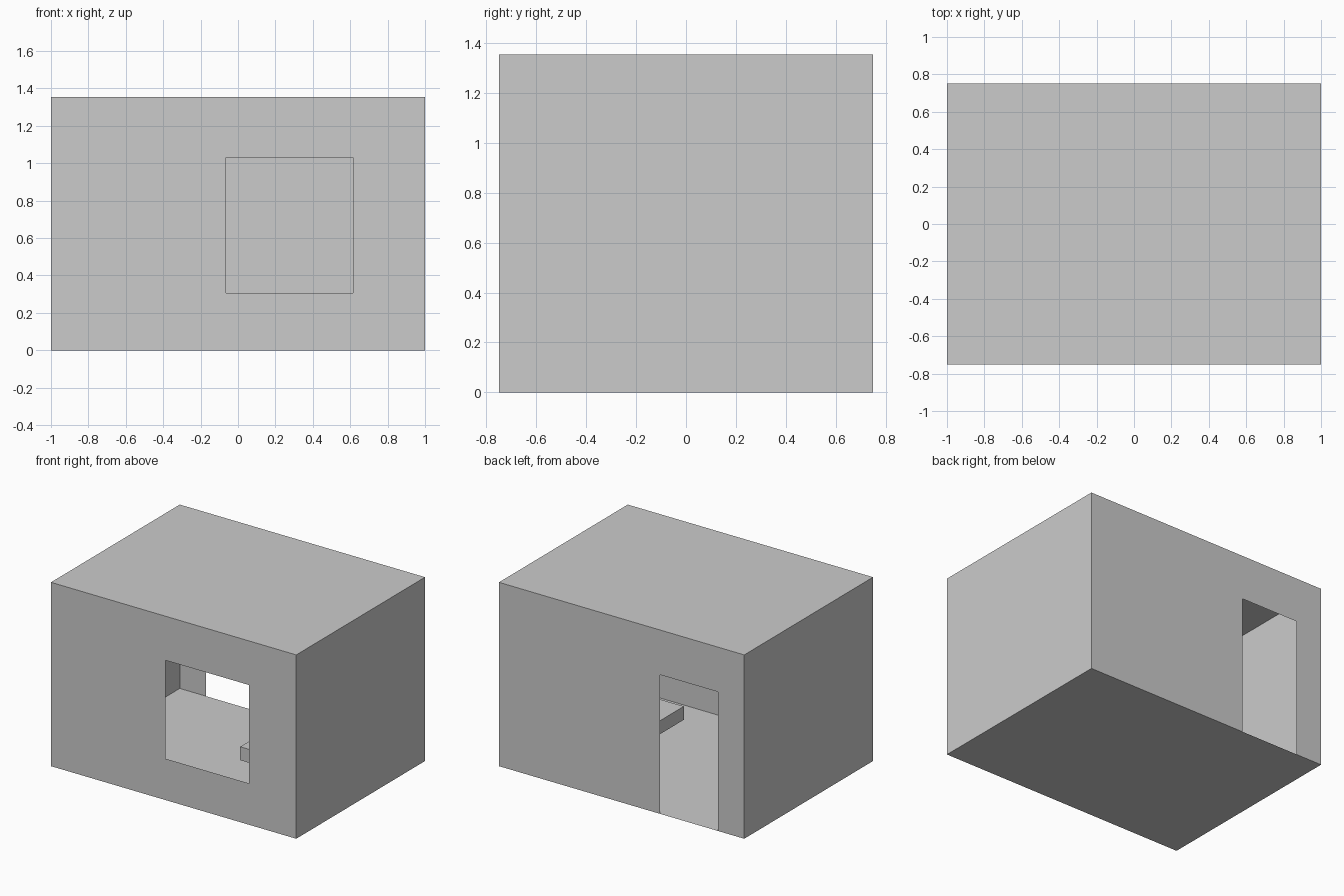
import bpy, bmesh

if "Cube" in bpy.data.objects:
    bpy.data.objects.remove(bpy.data.objects["Cube"])

W, D, H = 1.0, 0.75, 1.355  # half width, half depth, height


def make_object(name, bm):
    mesh = bpy.data.meshes.new(name)
    bm.to_mesh(mesh)
    bm.free()
    obj = bpy.data.objects.new(name, mesh)
    bpy.context.collection.objects.link(obj)
    return obj


def panel(name, us, vs, place, hole=None):
    """Thin sheet on a grid of cuts, leaving out the hole cell."""
    bm = bmesh.new()
    grid = [[bm.verts.new(place(u, v)) for v in vs] for u in us]
    for i in range(len(us) - 1):
        for j in range(len(vs) - 1):
            if (i, j) != hole:
                bm.faces.new((grid[i][j], grid[i + 1][j],
                              grid[i + 1][j + 1], grid[i][j + 1]))
    return make_object(name, bm)


def box(name, lo, hi):
    bm = bmesh.new()
    bmesh.ops.create_cube(bm, size=1)
    for v in bm.verts:
        v.co = [hi[k] if v.co[k] > 0 else lo[k] for k in range(3)]
    return make_object(name, bm)


# Front wall with window opening
panel("front_wall", (-W, -0.065, 0.615, W), (0, 0.305, 1.03, H),
      lambda u, v: (u, -D, v), hole=(1, 1))

# Back wall with doorway down to the floor
panel("back_wall", (-W, 0.314, 0.785, W), (0, 1.025, H),
      lambda u, v: (-u, D, v), hole=(1, 0))

# Side walls
panel("right_wall", (-D, D), (0, H), lambda u, v: (W, u, v))
panel("left_wall", (-D, D), (0, H), lambda u, v: (-W, -u, v))

# Floor and ceiling
panel("floor", (-W, W), (-D, D), lambda u, v: (-u, v, 0))
panel("ceiling", (-W, W), (-D, D), lambda u, v: (u, v, H))

# Bed slab in the back right corner, just clear of the walls
box("bed", (0.195, -0.253, 0.174), (W - 0.003, D - 0.003, 0.273))
